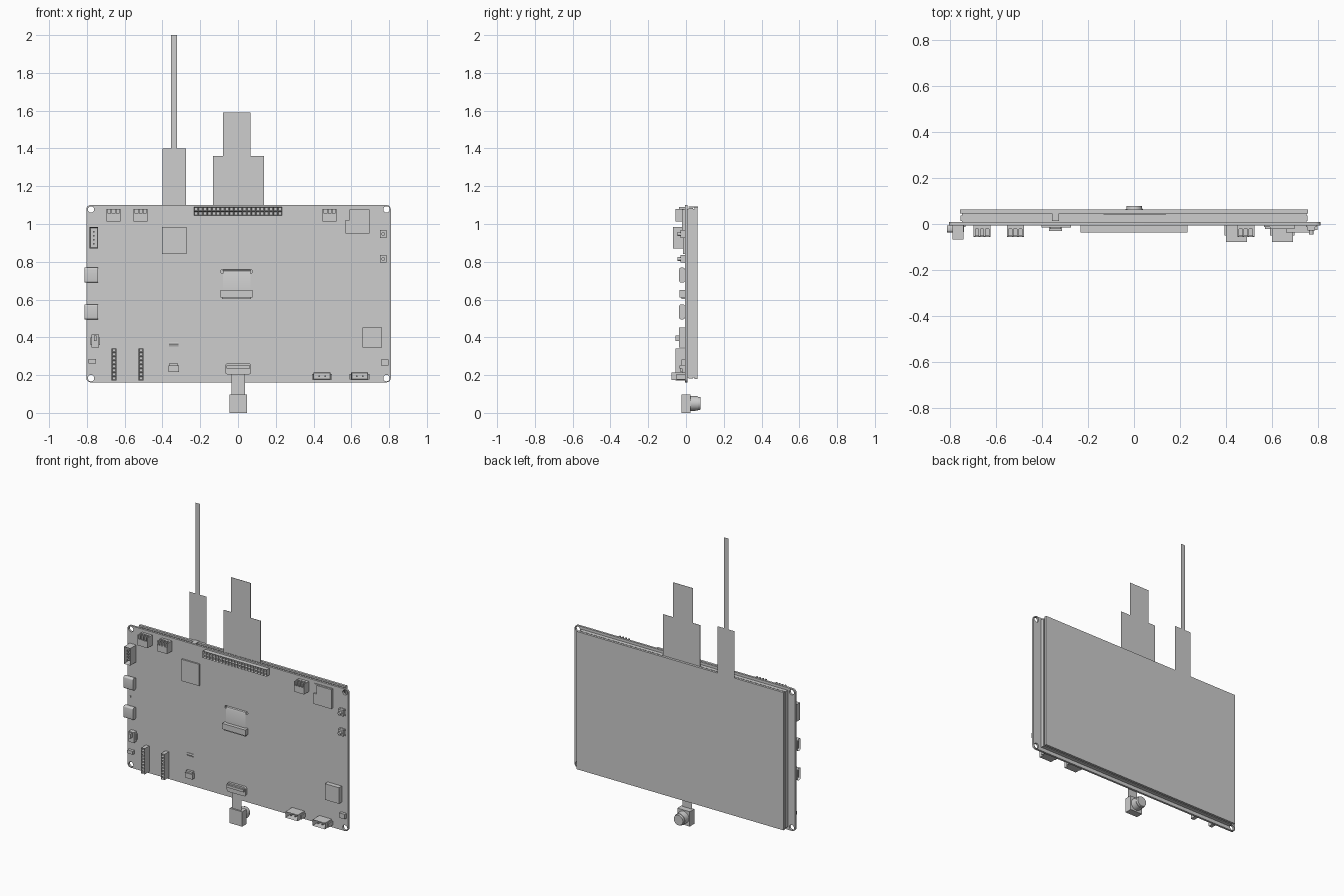
import bpy, bmesh, math
from mathutils import Matrix, Vector

default = bpy.data.objects.get("Cube")
if default:
    bpy.data.objects.remove(default, do_unlink=True)

grey = bpy.data.materials.new("light grey")
grey.use_nodes = True
GREY = (0.61, 0.61, 0.61, 1)
grey.diffuse_color = GREY
grey.node_tree.nodes["Principled BSDF"].inputs["Base Color"].default_value = GREY
made = []


def add(name, mesh):
    mesh.materials.clear()
    mesh.materials.append(grey)
    ob = bpy.data.objects.new(name, mesh)
    bpy.context.scene.collection.objects.link(ob)
    made.append(ob)
    return ob


def finish(name, bm):
    mesh = bpy.data.meshes.new(name)
    bm.to_mesh(mesh)
    bm.free()
    return add(name, mesh)


def put_box(bm, x, y, z):
    """Box between two limits on each axis; returns its faces."""
    size = Vector((x[1] - x[0], y[1] - y[0], z[1] - z[0]))
    mid = Vector((sum(x), sum(y), sum(z))) / 2
    m = Matrix.Translation(mid) @ Matrix.Diagonal(size.to_4d())
    verts = bmesh.ops.create_cube(bm, size=1, matrix=m)["verts"]
    return list({f for v in verts for f in v.link_faces})


def box(name, x, y, z):
    bm = bmesh.new()
    put_box(bm, x, y, z)
    return finish(name, bm)


def recess(bm, faces, direction, wall, depth):
    """Sink an opening into the face that looks along direction."""
    d = Vector(direction)
    face = max(faces, key=lambda f: f.calc_center_median().dot(d))
    bmesh.ops.inset_region(bm, faces=[face], thickness=wall)
    bmesh.ops.translate(bm, verts=face.verts[:], vec=-d * depth)


def rounded(x, z, r, steps=5):
    """Rounded rectangle outline."""
    pts = []
    for k, (cx, cz) in enumerate(((x[1] - r, z[1] - r), (x[0] + r, z[1] - r),
                                  (x[0] + r, z[0] + r), (x[1] - r, z[0] + r))):
        for i in range(steps + 1):
            a = math.pi / 2 * (k + i / steps)
            pts.append((cx + r * math.cos(a), cz + r * math.sin(a)))
    return pts


def plate(name, loops, y):
    """Flat sheet in the upright plane; later loops are holes."""
    cu = bpy.data.curves.new(name, 'CURVE')
    cu.dimensions, cu.fill_mode = '2D', 'BOTH'
    cu.extrude = (y[1] - y[0]) / 2
    for loop in loops:
        sp = cu.splines.new('POLY')
        sp.points.add(len(loop) - 1)
        for p, (px, pz) in zip(sp.points, loop):
            p.co = (px, pz, 0, 1)
        sp.use_cyclic_u = True
    tmp = bpy.data.objects.new(name + " outline", cu)
    mesh = bpy.data.meshes.new_from_object(tmp)
    bpy.data.objects.remove(tmp)
    mesh.transform(Matrix.Translation((0, sum(y) / 2, 0)) @ Matrix.Rotation(math.pi / 2, 4, 'X'))
    return add(name, mesh)


def folded_sheet(name, x, path):
    """Thin cable following a side path of (y, z) points across a width."""
    bm = bmesh.new()
    rows = [[bm.verts.new((px, y, z)) for px in x] for y, z in path]
    for (a, b), (c, d) in zip(rows, rows[1:]):
        bm.faces.new((a, b, d, c))
    return finish(name, bm)


def cylinder(bm, x, z, y, r1, r2, sides=32):
    m = Matrix.Translation((x, sum(y) / 2, z)) @ Matrix.Rotation(-math.pi / 2, 4, 'X')
    bmesh.ops.create_cone(bm, cap_ends=True, segments=sides, radius1=r1, radius2=r2,
                          depth=y[1] - y[0], matrix=m)


def socket_strip(name, x, z, depth, cols, rows):
    """Block with a grid of square sockets in its front."""
    bm = bmesh.new()
    faces = put_box(bm, x, (-depth, F), z)
    bm.faces.remove(min(faces, key=lambda f: f.calc_center_median().y))
    m = (Matrix.Translation((sum(x) / 2, -depth, sum(z) / 2)) @ Matrix.Rotation(math.pi / 2, 4, 'X')
         @ Matrix.Diagonal((x[1] - x[0], z[1] - z[0], 1, 1)))
    grid = bmesh.ops.create_grid(bm, x_segments=cols, y_segments=rows, size=0.5, matrix=m)
    cells = list({f for v in grid["verts"] for f in v.link_faces})
    bmesh.ops.inset_individual(bm, faces=cells, thickness=0.0055)
    for f in cells:
        bmesh.ops.translate(bm, verts=f.verts[:], vec=(0, 0.012, 0))
    finish(name, bm)


F = -0.006          # front of the circuit board
# Circuit board with corner holes and a cable slot
holes = [rounded((cx - 0.017, cx + 0.017), (cz - 0.017, cz + 0.017), 0.0169)
         for cx in (-0.778, 0.786) for cz in (0.184, 1.077)]
slot = rounded((-0.092, 0.076), (0.738, 0.759), 0.01)
plate("circuit_board", [rounded((-0.803, 0.809), (0.162, 1.1), 0.022)] + holes + [slot], (F, 0.008))

# Display stack
box("display_frame", (-0.752, 0.753), (0.012, 0.036), (0.183, 1.085))
box("display_spacer", (-0.747, 0.748), (0.007, 0.05), (0.188, 1.08))
box("display_glass", (-0.755, 0.755), (0.046, 0.062), (0.18, 1.09))


# Stepped ribbon cables rising behind the board
def ribbon(name, wide, narrow, z, y):
    pts = [(wide[0], z[0]), (wide[1], z[0]), (wide[1], z[1]), (narrow[1], z[1]),
           (narrow[1], z[2]), (narrow[0], z[2]), (narrow[0], z[1]), (wide[0], z[1])]
    plate(name, [pts], y)


ribbon("touch_ribbon", (-0.4, -0.275), (-0.355, -0.323), (1.075, 1.4, 2.0), (0.063, 0.063))
ribbon("display_ribbon", (-0.132, 0.138), (-0.08, 0.065), (1.07, 1.36, 1.59), (0.039, 0.041))
box("touch_ribbon_tail", (-0.355, -0.325), (0.012, 0.063), (1.088, 1.093))

# Pin sockets
socket_strip("main_header", (-0.233, 0.233), (1.045, 1.09), 0.036, 20, 2)
for side, x in (("outer", -0.669), ("inner", -0.526)):
    socket_strip(side + "_socket_strip", (x, x + 0.025), (0.172, 0.342), 0.055, 1, 8)

# Two-pin connectors along the top edge: low back, upright fins and a short front wall
for i, x in enumerate((-0.659, -0.515, 0.485)):
    bm = bmesh.new()
    put_box(bm, (x - 0.037, x + 0.037), (-0.022, F), (1.012, 1.08))
    put_box(bm, (x - 0.037, x + 0.037), (-0.056, -0.02), (1.012, 1.03))
    put_box(bm, (x - 0.037, x + 0.037), (-0.056, -0.05), (1.029, 1.055))
    for dx in (-0.033, -0.011, 0.011, 0.033):
        put_box(bm, (x + dx - 0.004, x + dx + 0.004), (-0.055, -0.02), (1.02, 1.08))
    finish("two_pin_connector_%d" % (i + 1), bm)

# Side connector with four pins
bm = bmesh.new()
faces = put_box(bm, (-0.787, -0.74), (-0.068, F), (0.87, 0.983))
recess(bm, faces, (0, -1, 0), 0.007, 0.045)
for i in range(4):
    z = 0.895 + i * 0.021
    put_box(bm, (-0.768, -0.759), (-0.06, -0.02), (z - 0.004, z + 0.004))
finish("four_pin_connector", bm)

# Rounded ports on the side edge, open outward
for name, z in (("upper_port", 0.729), ("lower_port", 0.535)):
    bm = bmesh.new()
    put_box(bm, (-0.812, -0.742), (-0.036, F), (z - 0.04, z + 0.04))
    along = [e for e in bm.edges if abs(e.verts[0].co.x - e.verts[1].co.x) > 0.01]
    bmesh.ops.bevel(bm, geom=along, offset=0.01, segments=4, affect='EDGES', profile=0.5)
    recess(bm, bm.faces[:], (-1, 0, 0), 0.003, 0.05)
    put_box(bm, (-0.806, -0.765), (-0.024, -0.018), (z - 0.025, z + 0.025))
    finish(name, bm)

# Slide switch
box("slide_switch", (-0.775, -0.737), (-0.035, F), (0.347, 0.415))
box("slide_switch_lever", (-0.763, -0.748), (-0.055, -0.03), (0.38, 0.41))
box("slide_switch_tabs", (-0.782, -0.731), (-0.014, F), (0.36, 0.4))

# Bottom connectors with an open front
for i, x in enumerate((0.445, 0.644)):
    bm = bmesh.new()
    faces = put_box(bm, (x - 0.045, x + 0.045), (-0.078, F), (0.175, 0.215))
    recess(bm, faces, (0, -1, 0), 0.005, 0.055)
    for s in (-1, 1):
        put_box(bm, (x + s * 0.048 - 0.005, x + s * 0.048 + 0.005), (-0.05, F), (0.178, 0.205))
        put_box(bm, (x + s * 0.016 - 0.004, x + s * 0.016 + 0.004), (-0.065, -0.02), (0.19, 0.198))
    finish("bottom_connector_%d" % (i + 1), bm)

# Push buttons
for i, z in enumerate((0.947, 0.815)):
    bm = bmesh.new()
    put_box(bm, (0.752, 0.786), (-0.028, F), (z - 0.02, z + 0.02))
    cylinder(bm, 0.769, z, (-0.045, -0.027), 0.01, 0.01, 20)
    for s in (-1, 1):
        put_box(bm, (0.747, 0.791), (-0.012, F), (z + s * 0.017 - 0.005, z + s * 0.017 + 0.005))
    finish("push_button_%d" % (i + 1), bm)

# Chips and the shielded radio module
box("main_chip", (-0.402, -0.273), (-0.016, F), (0.84, 0.983))
box("corner_chip", (0.66, 0.763), (-0.036, F), (0.347, 0.453))
box("radio_board", (0.565, 0.697), (-0.012, F), (0.95, 1.08))
box("radio_shield", (0.568, 0.697), (-0.022, -0.01), (0.95, 1.02))
box("radio_shield_top", (0.59, 0.697), (-0.022, -0.01), (1.019, 1.078))

# Small parts
box("small_chip", (0.757, 0.797), (-0.025, F), (0.25, 0.282))
box("edge_part", (-0.792, -0.752), (-0.025, F), (0.262, 0.284))
box("tiny_led", (-0.783, -0.776), (-0.012, F), (0.628, 0.638))
box("touch_connector", (-0.368, -0.313), (-0.03, F), (0.217, 0.25))
box("touch_connector_latch", (-0.364, -0.317), (-0.022, F), (0.249, 0.262))
folded_sheet("touch_cable_loop", (-0.366, -0.315),
             [(-0.008, 0.352), (-0.013, 0.364), (-0.01, 0.373), (0.008, 0.375)])

# Display cable and its connector below the slot
box("display_connector", (-0.092, 0.078), (-0.035, F), (0.612, 0.65))
box("display_connector_latch", (-0.084, 0.07), (-0.025, F), (0.602, 0.613))
folded_sheet("display_cable", (-0.08, 0.065),
             [(-0.012, 0.645), (-0.012, 0.742), (-0.008, 0.752), (0.001, 0.756), (0.012, 0.757)])

# Camera with its connector, ribbon and lens
plate("camera_connector", [rounded((-0.067, 0.07), (0.203, 0.262), 0.014)], (-0.022, F))
box("camera_connector_bar", (-0.06, 0.063), (-0.034, -0.02), (0.235, 0.252))
folded_sheet("camera_ribbon", (-0.034, 0.036), [(-0.014, 0.08), (-0.014, 0.22)])
box("camera_body", (-0.044, 0.047), (-0.024, 0.024), (0, 0.098))
bm = bmesh.new()
cylinder(bm, 0.0015, 0.05, (0.023, 0.064), 0.04, 0.038)
cylinder(bm, 0.0015, 0.05, (0.063, 0.078), 0.035, 0.033)
finish("camera_lens", bm)

# Smooth round surfaces while keeping hard edges
bpy.ops.object.select_all(action='DESELECT')
for ob in made:
    ob.select_set(True)
bpy.context.view_layer.objects.active = made[0]
bpy.ops.object.shade_smooth_by_angle(angle=math.radians(30))
